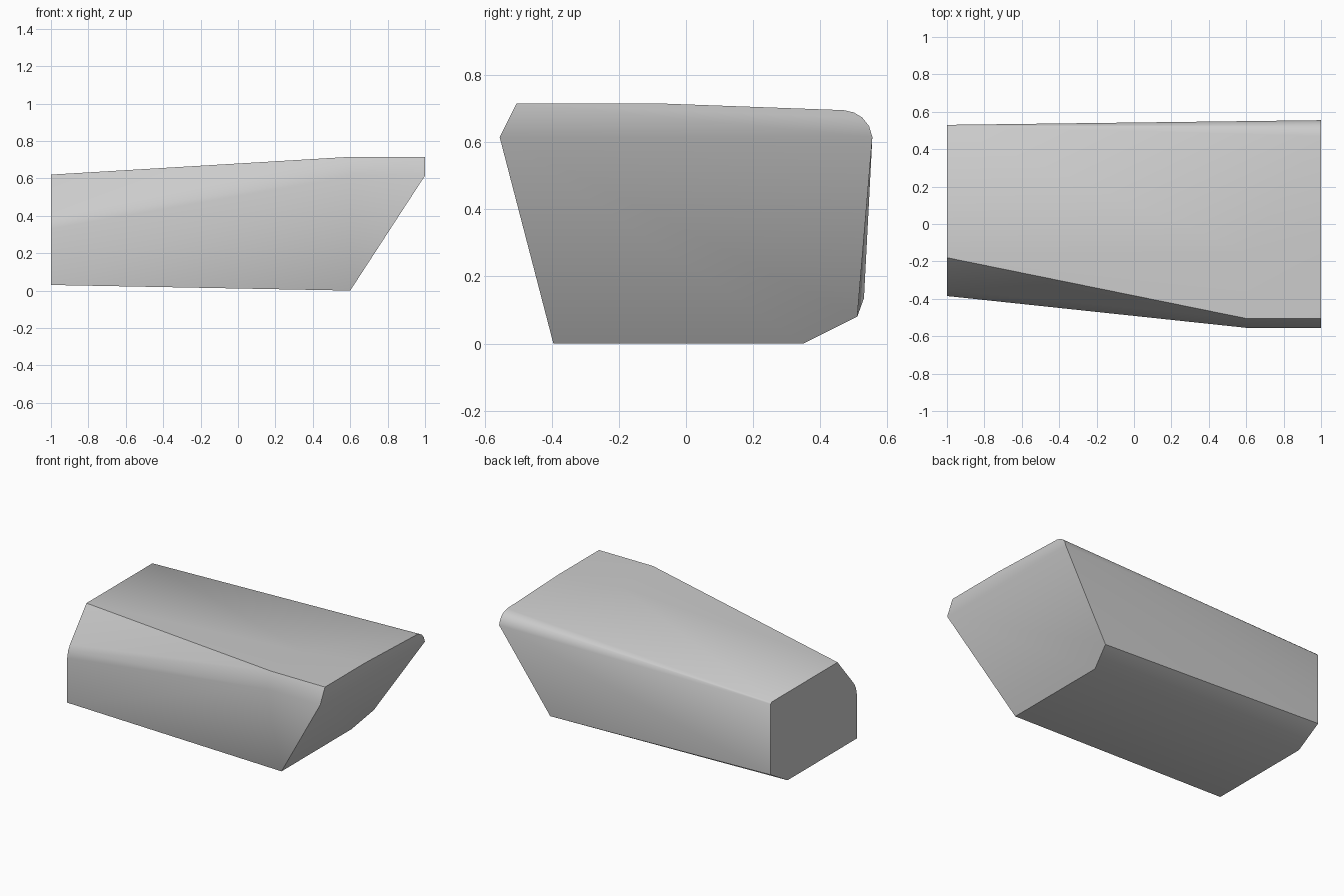
import bpy, bmesh, math

default = bpy.data.objects.get("Cube")
if default:
    bpy.data.objects.remove(default, do_unlink=True)

grey = bpy.data.materials.new("plain grey")
grey.use_nodes = True
colour = (0.6, 0.6, 0.6, 1)
grey.diffuse_color = colour
grey.node_tree.nodes["Principled BSDF"].inputs["Base Color"].default_value = colour

# Small end: (y, z) outline with a rounded front shoulder
small_end = [(-0.385, 0.03), (-0.385, 0.33), (-0.375, 0.375), (-0.355, 0.41),
             (-0.18, 0.62), (0.52, 0.62), (0.53, 0.61), (0.53, 0.135), (0.35, 0.03)]
# Large end: vertical rim with a rounded back shoulder
front_rim = [(-0.555, 0.615), (-0.505, 0.715)]
back_rim = [(0.47, 0.695), (0.50, 0.688), (0.525, 0.673), (0.545, 0.648), (0.555, 0.615)]
# Foot of the sloping face below the rim
foot = [(-0.395, 0), (0.35, 0), (0.51, 0.08)]


def section(x, points):
    return [(x, y, z) for y, z in points]


points = section(-1, small_end)
points += section(0.6, front_rim + [(-0.15, 0.715)])
points += section(1, front_rim + [(-0.08, 0.715)] + back_rim)
points += [(0.6 + 0.4 * z / 0.615, y, z) for y, z in foot]

# Skin the convex body, then merge the flat areas
bm = bmesh.new()
for p in points:
    bm.verts.new(p)
bmesh.ops.convex_hull(bm, input=bm.verts)
bmesh.ops.dissolve_limit(bm, angle_limit=math.radians(0.3), verts=bm.verts, edges=bm.edges)
bmesh.ops.recalc_face_normals(bm, faces=bm.faces)

mesh = bpy.data.meshes.new("tapered_body")
bm.to_mesh(mesh)
bm.free()
mesh.materials.append(grey)
body = bpy.data.objects.new("tapered_body", mesh)
bpy.context.collection.objects.link(body)
bpy.context.view_layer.objects.active = body
body.select_set(True)
bpy.ops.object.shade_smooth_by_angle(angle=math.radians(45))
